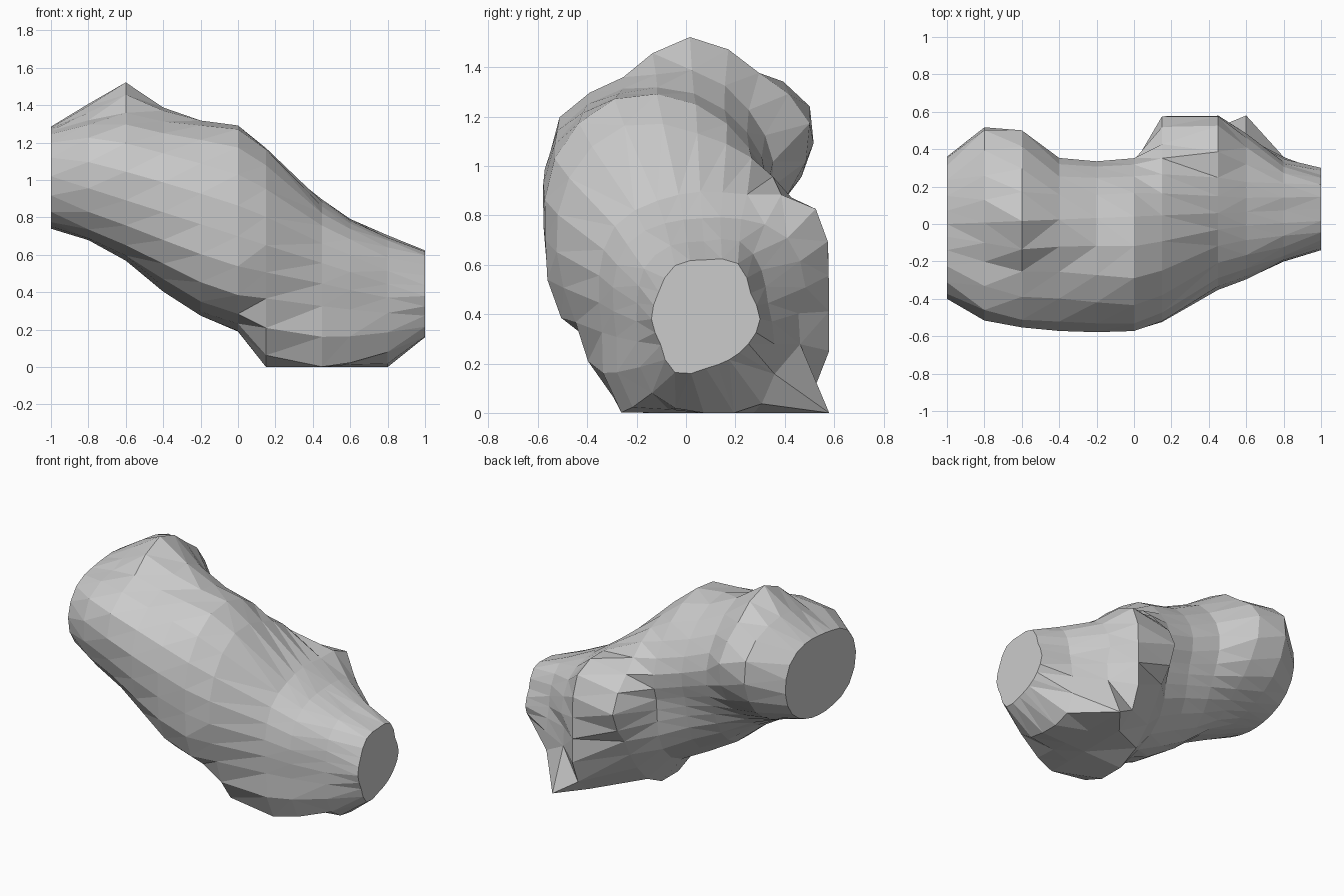
import bpy, bmesh
from math import cos, sin, radians

if "Cube" in bpy.data.objects:
    bpy.data.objects.remove(bpy.data.objects["Cube"])

# Cross-sections along x: radii every 30 degrees, starting at the back (+y) and turning upward
sections = {
    -1.0: (.36, .36, .30, .26, .28, .36, .40, .38, .31, .28, .29, .33),
    -0.8: (.46, .57, .50, .44, .42, .54, .52, .44, .32, .27, .28, .34),
    -0.6: (.40, .56, .56, .63, .54, .61, .55, .48, .36, .32, .29, .30),
    -0.4: (.30, .38, .46, .56, .56, .63, .59, .55, .46, .42, .34, .28),
    -0.2: (.27, .35, .43, .53, .61, .65, .61, .62, .54, .47, .37, .28),
    0.0: (.28, .36, .43, .55, .66, .66, .61, .63, .54, .51, .42, .31),
    0.15: (.53, .44, .44, .48, .59, .60, .57, .57, .68, .66, .53, .46),
    0.45: (.52, .54, .38, .34, .35, .40, .41, .46, .64, .57, .67, .61),
    0.6: (.42, .40, .32, .28, .30, .35, .36, .40, .56, .51, 1.04, .46),
    0.8: (.26, .27, .29, .25, .27, .28, .27, .31, .42, .45, .47, .33),
    1.0: (.22, .21, .26, .24, .25, .22, .22, .21, .25, .20, .19, .20),
}


def round_off(radii):
    """Double the number of sides with a smooth curve through the given radii."""
    n = len(radii)
    out = []
    for i in range(n):
        a, b, c, d = radii[i - 1], radii[i], radii[(i + 1) % n], radii[(i + 2) % n]
        out += [b, (9 * (b + c) - a - d) / 16]
    return out


def section_ring(bm, x, radii):
    """One ring around the sloping axis, flattened at the ground and the back plane."""
    axis_y, axis_z = .04 + .04 * x, .70 - .32 * x
    ring = []
    for i, r in enumerate(radii):
        a = radians(i * 360 / len(radii))
        y = min(.58, axis_y + r * cos(a))
        z = max(0, axis_z + r * sin(a))
        ring.append(bm.verts.new((x, y, z)))
    return ring


# Lumpy body: rings bridged with faceted skin
bm = bmesh.new()
rings = [section_ring(bm, x, round_off(radii)) for x, radii in sections.items()]
for a, b in zip(rings, rings[1:]):
    n = len(a)
    for i in range(n):
        j = (i + 1) % n
        bm.faces.new((a[i], a[j], b[j], b[i]))
bmesh.ops.triangulate(bm, faces=bm.faces[:])

# Flat cut ends
bm.faces.new(rings[0])
bm.faces.new(rings[-1])
bmesh.ops.recalc_face_normals(bm, faces=bm.faces[:])

mesh = bpy.data.meshes.new("rock_body")
bm.to_mesh(mesh)
bm.free()
body = bpy.data.objects.new("rock_body", mesh)
bpy.context.collection.objects.link(body)
